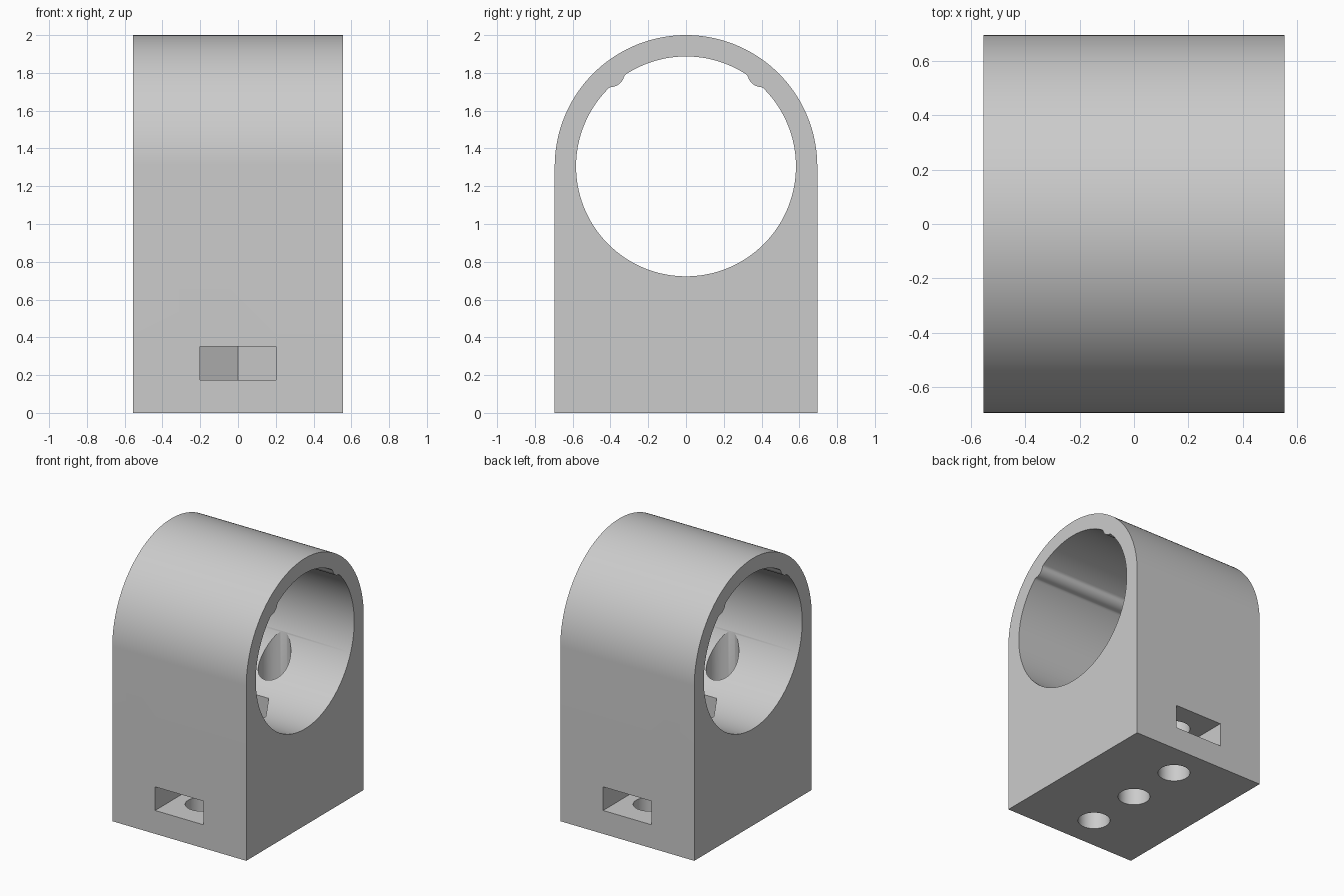
import bpy, bmesh, math

if "Cube" in bpy.data.objects:
    bpy.data.objects.remove(bpy.data.objects["Cube"])

HALF_X, HALF_Y, AXIS_Z = 0.555, 0.695, 1.305
BORE_R, RIB_R, RIB_Y, RIB_Z = 0.582, 0.075, 0.40, 0.495
PITCH, BOLT_R, NUT_R, NUT_Z, SLOT_TOP = 0.432, 0.111, 0.231, 0.175, 0.352

grey = bpy.data.materials.new("plain grey")
grey.diffuse_color = (0.6, 0.6, 0.6, 1)
grey.use_nodes = True
grey.node_tree.nodes["Principled BSDF"].inputs["Base Color"].default_value = grey.diffuse_color


def prism(name, points, low, high, place):
    """Extrude a 2D profile from low to high; place maps (u, v, w) to xyz."""
    bm = bmesh.new()
    rings = [[bm.verts.new(place(u, v, w)) for u, v in points] for w in (low, high)]
    n = len(points)
    bm.faces.new(rings[0])
    bm.faces.new(rings[1])
    for i in range(n):
        j = (i + 1) % n
        bm.faces.new((rings[0][i], rings[0][j], rings[1][j], rings[1][i]))
    bmesh.ops.recalc_face_normals(bm, faces=bm.faces)
    mesh = bpy.data.meshes.new(name)
    bm.to_mesh(mesh)
    bm.free()
    mesh.materials.append(grey)
    obj = bpy.data.objects.new(name, mesh)
    bpy.context.collection.objects.link(obj)
    return obj


def along_x(u, v, w):
    return (w, u, v)


def upright(u, v, w):
    return (u, v, w)


def circle(cy, r, n):
    return [(r * math.cos(2 * math.pi * i / n), cy + r * math.sin(2 * math.pi * i / n))
            for i in range(n)]


def bore_radius(a):
    """Bore radius at angle a, reduced where a rib bulges inward."""
    r = BORE_R
    d = math.hypot(RIB_Y, RIB_Z)
    for side in (1, -1):
        off = a - math.atan2(RIB_Z, side * RIB_Y)
        inside = RIB_R ** 2 - (d * math.sin(off)) ** 2
        if inside > 0 and math.cos(off) > 0:
            r = min(r, d * math.cos(off) - math.sqrt(inside))
    return r


# arched block
arch = [(HALF_Y * math.cos(math.pi * i / 128), AXIS_Z + HALF_Y * math.sin(math.pi * i / 128))
        for i in range(129)]
body = prism("bracket_body", [(-HALF_Y, 0), (HALF_Y, 0)] + arch, -HALF_X, HALF_X, along_x)

# main bore with two lengthwise ribs
bore = []
for i in range(360):
    a = math.radians(i + 0.5)
    r = bore_radius(a)
    bore.append((r * math.cos(a), AXIS_Z + r * math.sin(a)))
cutters = [prism("bore_cutter", bore, -1, 1, along_x)]

# centre bolt hole and hexagonal nut pocket opening into the bore
cutters.append(prism("centre_hole_cutter", circle(0, BOLT_R, 64), -0.1, 0.3, upright))
cutters.append(prism("nut_pocket_cutter", circle(0, NUT_R - 0.002, 6), NUT_Z, 1.0, upright))

# outer bolt holes and nut slots with pointed ends, front and back
for s in (-1, 1):
    cutters.append(prism("side_hole_cutter", circle(s * PITCH, BOLT_R, 64), -0.1, 1.3, upright))
    slot = [(-0.2, s), (-0.2, s * (PITCH - NUT_R / 2)), (0, s * (PITCH - NUT_R)),
            (0.2, s * (PITCH - NUT_R / 2)), (0.2, s)]
    cutters.append(prism("nut_slot_cutter", slot, NUT_Z, SLOT_TOP, upright))

bpy.context.view_layer.objects.active = body
body.select_set(True)
for cutter in cutters:
    cutter.hide_render = True
    mod = body.modifiers.new("cut", 'BOOLEAN')
    mod.operation = 'DIFFERENCE'
    mod.solver = 'EXACT'
    mod.object = cutter
    bpy.ops.object.modifier_apply(modifier=mod.name)
    bpy.data.objects.remove(cutter)

bpy.ops.object.shade_smooth_by_angle(angle=math.radians(25))
